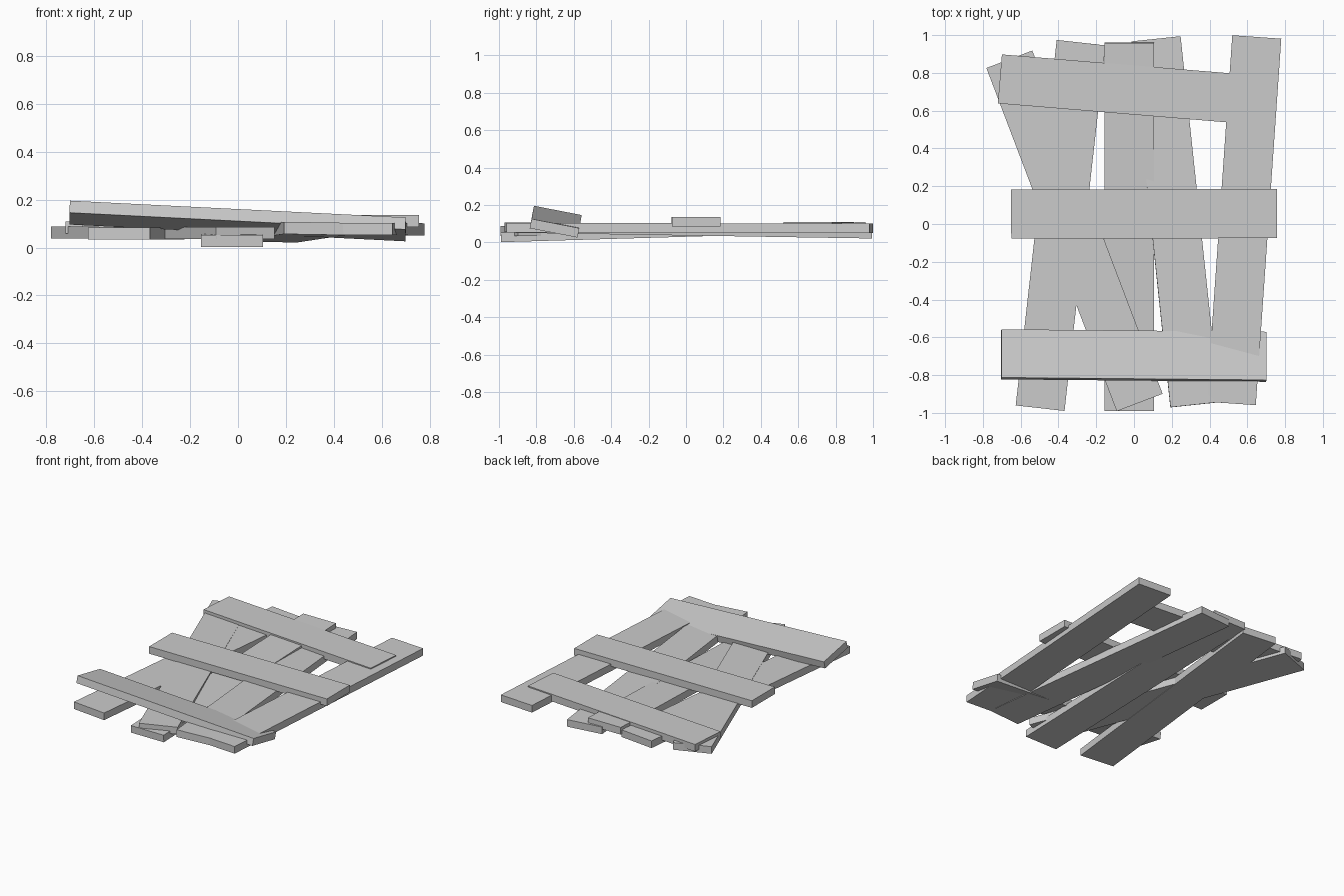
import bpy
from math import radians
from mathutils import Vector, Matrix

if "Cube" in bpy.data.objects:
    bpy.data.objects.remove(bpy.data.objects["Cube"])

WIDTH, THICK = 0.26, 0.051


def plank(name, start, end, roll=0.0):
    """Board running between two end centres, rolled about its length (degrees)."""
    a, b = Vector(start), Vector(end)
    along = (b - a).normalized()
    side = along.cross(Vector((0, 0, 1))).normalized()
    up = side.cross(along)
    frame = Matrix((along, side, up)).transposed()
    if frame.determinant() < 0:
        frame = Matrix((along, -side, up)).transposed()
    rot = Matrix.Rotation(radians(roll), 3, along) @ frame
    bpy.ops.mesh.primitive_cube_add(size=1)
    ob = bpy.context.object
    ob.name = name
    size = Matrix.Diagonal(((b - a).length, WIDTH, THICK, 1))
    ob.data.transform(rot.to_4x4() @ size)
    ob.location = (a + b) / 2
    return ob


# Lengthwise boards, front end to back end
plank("long_board_right", (0.515, -0.95, 0.078), (0.65, 0.99, 0.076))
plank("long_board_inner_right", (0.322, -0.957, 0.080), (0.117, 0.98, 0.049), 1)
plank("long_board_middle", (-0.025, -0.99, 0.027), (-0.025, 0.96, 0.084))
plank("long_board_left", (-0.497, -0.975, 0.059), (-0.28, 0.96, 0.061))
plank("long_board_diagonal", (0.03, -0.945, 0.061), (-0.66, 0.872, 0.063))

# Crosswise boards, left end to right end
plank("cross_board_back", (-0.71, 0.768, 0.084), (0.695, 0.652, 0.084))
plank("cross_board_middle", (-0.65, 0.053, 0.111), (0.756, 0.055, 0.111))
plank("cross_board_front", (-0.703, -0.690, 0.146), (0.70, -0.703, 0.076), -11)
